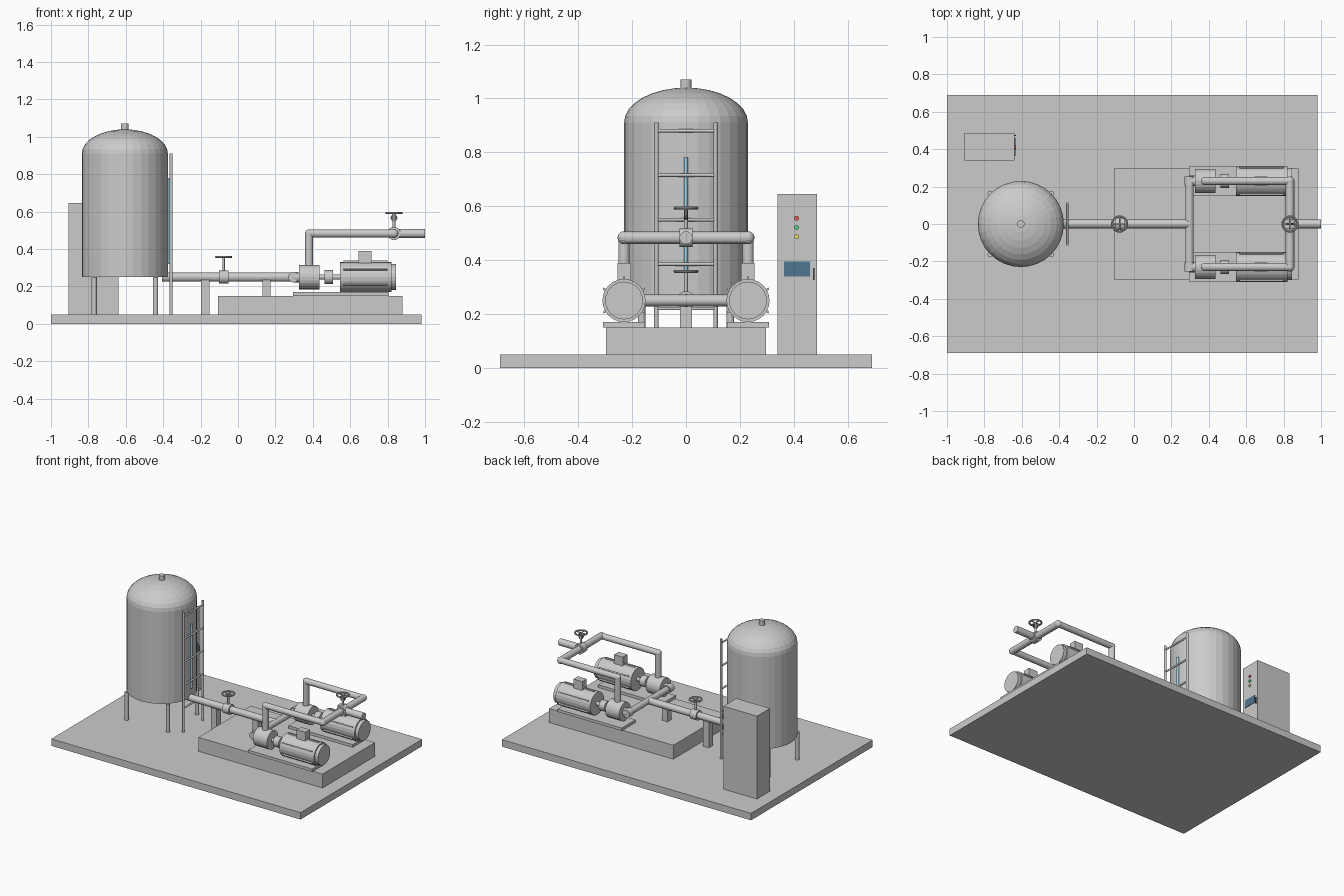
import bpy, math
from mathutils import Vector

if "Cube" in bpy.data.objects:
    bpy.data.objects.remove(bpy.data.objects["Cube"])

def material(name, rgb):
    m = bpy.data.materials.new(name)
    m.diffuse_color = (*rgb, 1)
    m.use_nodes = True
    m.node_tree.nodes["Principled BSDF"].inputs["Base Color"].default_value = m.diffuse_color
    return m

def finish(name, mat=None):
    ob = bpy.context.object
    ob.name = name
    if mat:
        ob.data.materials.append(mat)
    return ob

def box(name, x, y, z, mat=None):
    """Box from (min, max) ranges."""
    bpy.ops.mesh.primitive_cube_add(size=1, location=[sum(r) / 2 for r in (x, y, z)])
    ob = finish(name, mat)
    ob.scale = [r[1] - r[0] for r in (x, y, z)]
    return ob

def rod(name, a, b, r, mat=None, sides=24):
    """Cylinder between two points."""
    a, b = Vector(a), Vector(b)
    bpy.ops.mesh.primitive_cylinder_add(vertices=sides, radius=r, depth=(b - a).length, location=(a + b) / 2)
    ob = finish(name, mat)
    ob.rotation_euler = (b - a).to_track_quat('Z', 'Y').to_euler()
    return ob

def elbow(name, p, r):
    bpy.ops.mesh.primitive_uv_sphere_add(segments=16, ring_count=8, radius=r, location=p)
    return finish(name)

def lathe(name, profile, centre, n=32):
    """Revolve (radius, z) points; open ends get caps."""
    verts, faces = [], []
    for r, z in profile:
        for k in range(n):
            t = 2 * math.pi * k / n
            verts.append((r * math.cos(t), r * math.sin(t), z))
    for i in range(len(profile) - 1):
        for k in range(n):
            j = (k + 1) % n
            faces.append((i * n + k, i * n + j, (i + 1) * n + j, (i + 1) * n + k))
    faces.append(tuple(range(n - 1, -1, -1)))
    faces.append(tuple(range(len(verts) - n, len(verts))))
    me = bpy.data.meshes.new(name)
    me.from_pydata(verts, [], faces)
    ob = bpy.data.objects.new(name, me)
    ob.location = centre
    bpy.context.collection.objects.link(ob)

def valve(name, x, z, axis, wheel_z):
    """Valve body, stem and spoked handwheel."""
    c = Vector((x, 0, z))
    rod(name + "_body", c - axis * 0.025, c + axis * 0.025, 0.035)
    rod(name + "_stem", c, (x, 0, wheel_z), 0.007, sides=12)
    bpy.ops.mesh.primitive_torus_add(major_radius=0.04, minor_radius=0.006, major_segments=24,
                                     minor_segments=8, location=(x, 0, wheel_z))
    finish(name + "_handwheel")
    rod(name + "_spoke_a", (x - 0.04, 0, wheel_z), (x + 0.04, 0, wheel_z), 0.004, sides=8)
    rod(name + "_spoke_b", (x, -0.04, wheel_z), (x, 0.04, wheel_z), 0.004, sides=8)

blue = material("gauge_blue", (0.35, 0.65, 0.8))
screen = material("screen_blue", (0.08, 0.18, 0.28))
dark = material("dark_face", (0.12, 0.13, 0.15))
lamps = [material("red", (0.75, 0.1, 0.08)), material("green", (0.1, 0.6, 0.25)), material("yellow", (0.8, 0.7, 0.15))]

# Base slab and raised pump plinth
box("base_slab", (-1, 0.98), (-0.69, 0.69), (0, 0.05))
box("pump_plinth", (-0.107, 0.88), (-0.297, 0.297), (0.05, 0.15))

# Tank with elliptical dome, top nozzle and legs
tx = -0.605
dome = [(0.23 * math.cos(a), 0.91 + 0.13 * math.sin(a)) for a in [math.pi / 2 * i / 8 for i in range(8)]]
lathe("tank", [(0.23, 0.25)] + dome + [(0.004, 1.04)], (tx, 0, 0))
rod("tank_nozzle", (tx, 0, 1.0), (tx, 0, 1.07), 0.02)
for sx in (-1, 1):
    for sy in (-1, 1):
        rod("tank_leg", (tx + sx * 0.164, sy * 0.164, 0.05), (tx + sx * 0.164, sy * 0.164, 0.25), 0.014, sides=16)

# Ladder and level gauge
for s in (-1, 1):
    rod("ladder_rail", (-0.357, s * 0.11, 0.05), (-0.357, s * 0.11, 0.91), 0.008, sides=12)
for i in range(5):
    z = 0.22 + i * 0.165
    rod("ladder_rung", (-0.357, -0.11, z), (-0.357, 0.11, z), 0.006, sides=12)
rod("level_gauge", (-0.37, 0, 0.32), (-0.37, 0, 0.78), 0.008, blue, 12)

# Control cabinet with lamps, screen and handle
box("cabinet", (-0.905, -0.638), (0.34, 0.487), (0.05, 0.645))
box("cabinet_screen", (-0.64, -0.634), (0.363, 0.46), (0.34, 0.395), screen)
box("cabinet_handle", (-0.64, -0.63), (0.471, 0.477), (0.327, 0.37), dark)
for m, z in zip(lamps, (0.555, 0.521, 0.487)):
    rod("cabinet_lamp_" + m.name, (-0.64, 0.41, z), (-0.631, 0.41, z), 0.009, m, 16)

# Suction line with supports, header and valve
zs, hx = 0.25, 0.297
rod("suction_pipe", (-0.405, 0, zs), (hx, 0, zs), 0.024)
rod("suction_header", (hx, -0.23, zs), (hx, 0.23, zs), 0.022)
valve("suction_valve", -0.077, zs, Vector((1, 0, 0)), 0.358)
box("pipe_support", (-0.197, -0.153), (-0.023, 0.023), (0.05, 0.235))
box("plinth_pipe_support", (0.13, 0.175), (-0.023, 0.023), (0.15, 0.235))

# Discharge header, outlet, valve and small pressure dial
zd, dx = 0.483, 0.834
rod("discharge_header", (dx, -0.23, zd), (dx, 0.23, zd), 0.023)
rod("outlet_pipe", (dx, 0, zd), (1.0, 0, zd), 0.024)
valve("discharge_valve", dx, zd, Vector((0, 1, 0)), 0.593)
rod("pressure_dial", (dx, -0.006, 0.567), (dx, 0.006, 0.567), 0.018, dark, 16)

# Two mirrored pump sets
for s in (-1, 1):
    y = s * 0.23
    box("pump_bed", (0.295, 0.805), (y - 0.078, y + 0.078), (0.15, 0.17))
    rod("pump_casing", (0.325, y, zs), (0.435, y, zs), 0.065)
    rod("pump_shaft", (0.43, y, zs), (0.55, y, zs), 0.014, sides=16)
    rod("coupling", (0.463, y, zs), (0.507, y, zs), 0.037)
    rod("motor", (0.545, y, zs), (0.82, y, zs), 0.08)
    rod("motor_end_cap", (0.82, y, zs), (0.845, y, zs), 0.07)
    box("terminal_box", (0.645, 0.715), (y - 0.025, y + 0.025), (0.32, 0.39))
    for k in range(6):
        a = math.radians(30 + 60 * k)
        fin = box("motor_fin", (0.565, 0.80), (-0.011, 0.011), (-0.004, 0.004))
        fin.location.y, fin.location.z = y + 0.078 * math.cos(a), zs + 0.078 * math.sin(a)
        fin.rotation_euler.x = a
    # Suction elbow into the casing, then riser and run to the header
    rod("suction_elbow", (hx, y - 0.025, zs), (hx, y + 0.025, zs), 0.028)
    rod("suction_inlet", (hx, y, zs), (0.33, y, zs), 0.028)
    rod("riser", (0.38, y, 0.29), (0.38, y, zd), 0.021)
    elbow("riser_elbow", (0.38, y, zd), 0.022)
    rod("discharge_run", (0.38, y, zd), (dx, y, zd), 0.021)
    elbow("discharge_elbow", (dx, y, zd), 0.024)
